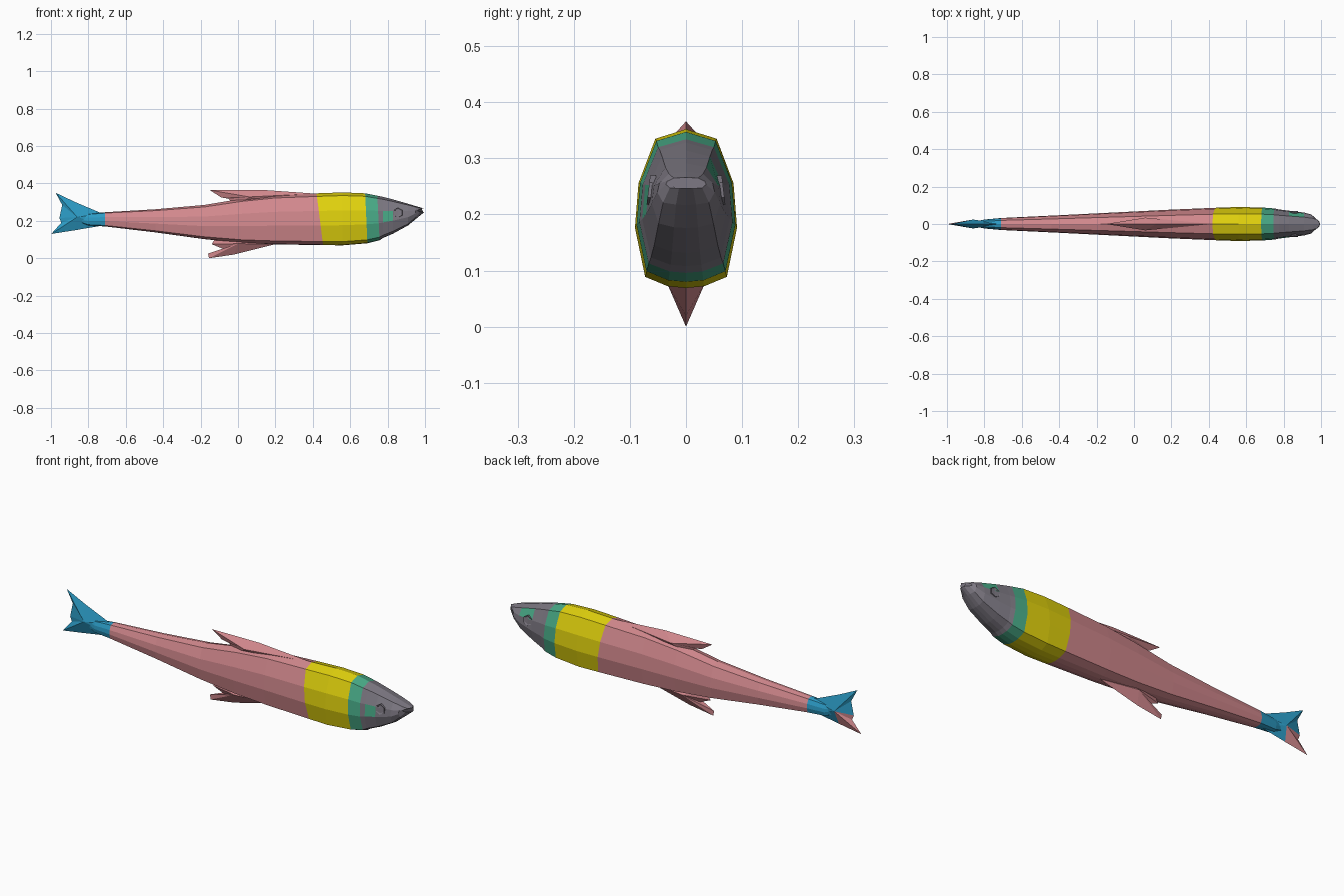
import bpy, bmesh, math
from mathutils import Matrix

if "Cube" in bpy.data.objects:
    bpy.data.objects.remove(bpy.data.objects["Cube"])


def mat(name, r, g, b):
    m = bpy.data.materials.new(name)
    m.diffuse_color = (r, g, b, 1)
    m.use_nodes = True
    m.node_tree.nodes["Principled BSDF"].inputs["Base Color"].default_value = m.diffuse_color
    return m


PINK, YELLOW, BLUE, TEAL, GRAY = range(5)
MATS = [mat("pink", .65, .25, .27), mat("yellow", .75, .64, .004),
        mat("blue", .025, .33, .56), mat("teal", .065, .40, .24),
        mat("gray", .20, .185, .22)]


def finish(bm, name):
    bmesh.ops.recalc_face_normals(bm, faces=bm.faces)
    me = bpy.data.meshes.new(name)
    bm.to_mesh(me)
    bm.free()
    for m in MATS:
        me.materials.append(m)
    ob = bpy.data.objects.new(name, me)
    bpy.context.collection.objects.link(ob)
    return ob


# body: stations of x, top z, bottom z, half width
STATIONS = [
    (-.87, .235, .200, .008), (-.80, .238, .175, .024), (-.71, .246, .170, .032),
    (-.44, .262, .138, .045), (-.18, .285, .102, .058), (.02, .318, .082, .068),
    (.20, .338, .074, .077), (.42, .347, .070, .087), (.56, .352, .069, .091),
    (.68, .347, .080, .088), (.745, .334, .096, .083), (.775, .328, .108, .078),
    (.83, .314, .132, .071), (.91, .291, .176, .061), (.96, .276, .217, .051),
    (.995, .266, .246, .036)]
# half section: width factor, height factor from top to bottom
HALF = [(0, 1), (.60, .94), (.93, .66), (1, .38), (.80, .07), (.35, .01), (0, 0)]
RING = HALF + [(-w, h) for w, h in HALF[-2:0:-1]]


def body_colour(i, j):
    x = (STATIONS[i][0] + STATIONS[i + 1][0]) / 2
    if x < -.71:
        return BLUE
    if x < .42:
        return PINK
    if x < .68:
        return YELLOW
    if x < .745:
        return TEAL
    # small cheek patch on one side, brow patch on the other
    if (.775 < x < .83 and j == 9) or (.83 < x < .91 and j == 1):
        return TEAL
    return GRAY


bm = bmesh.new()
rings = []
for x, top, bot, hw in STATIONS:
    slant = .035 if abs(x - .42) < .01 else .012 if .6 < x < .75 else 0
    bow = .035 if x > .98 else .012 if x > .95 else 0
    rings.append([bm.verts.new((x + slant * (1 - h) - bow * w * w, w * hw,
                                bot + h * (top - bot))) for w, h in RING])
n = len(RING)
for i in range(len(rings) - 1):
    a, b = rings[i], rings[i + 1]
    for j in range(n):
        k = (j + 1) % n
        bm.faces.new((a[j], a[k], b[k], b[j])).material_index = body_colour(i, j)
bm.faces.new(rings[0]).material_index = BLUE
bm.faces.new(rings[-1]).material_index = GRAY
finish(bm, "body")


# fins: flat outline in x-z, swollen to a crest point on each side
def fin(name, outline, crest, thick, rule):
    bm = bmesh.new()
    rim = [bm.verts.new((x, 0, z)) for x, z in outline]
    for side in (-1, 1):
        c = bm.verts.new((crest[0], side * thick, crest[1]))
        for i, v in enumerate(rim):
            f = bm.faces.new((v, rim[(i + 1) % len(rim)], c))
            f.material_index = rule(f.calc_center_median())
    return finish(bm, name)


fin("tail_fin",
    [(-.70, .243), (-.74, .245), (-.87, .30), (-.975, .35), (-.94, .285), (-.955, .215),
     (-.945, .19), (-.998, .13), (-.87, .15), (-.74, .172), (-.70, .172)],
    (-.86, .22), .024,
    lambda c: PINK if c.y > 0 and c.z < .23 and c.x < -.83 else BLUE)
fin("dorsal_fin",
    [(.42, .345), (.12, .366), (-.15, .364), (-.09, .325), (-.05, .318), (-.01, .28), (.25, .30)],
    (.06, .328), .034, lambda c: PINK)
fin("anal_fin",
    [(.20, .075), (-.02, .02), (-.155, 0), (-.16, .025), (-.08, .05), (-.14, .075),
     (-.12, .11), (.05, .12)],
    (0, .078), .034, lambda c: PINK)

# eyes: hexagonal rim with a sunken centre
for side, label in ((-1, "right"), (1, "left")):
    bm = bmesh.new()
    bmesh.ops.create_cone(bm, cap_ends=True, segments=6, radius1=.028, radius2=.026, depth=.014)
    cap = [f for f in bm.faces if f.normal.z > .9]
    bmesh.ops.inset_region(bm, faces=cap, thickness=.007, depth=-.003)
    for f in bm.faces:
        f.material_index = GRAY
    bm.transform(Matrix.Translation((.855, side * .06, .243))
                 @ Matrix.Rotation(-side * math.radians(83), 4, 'X'))
    finish(bm, "eye_" + label)
